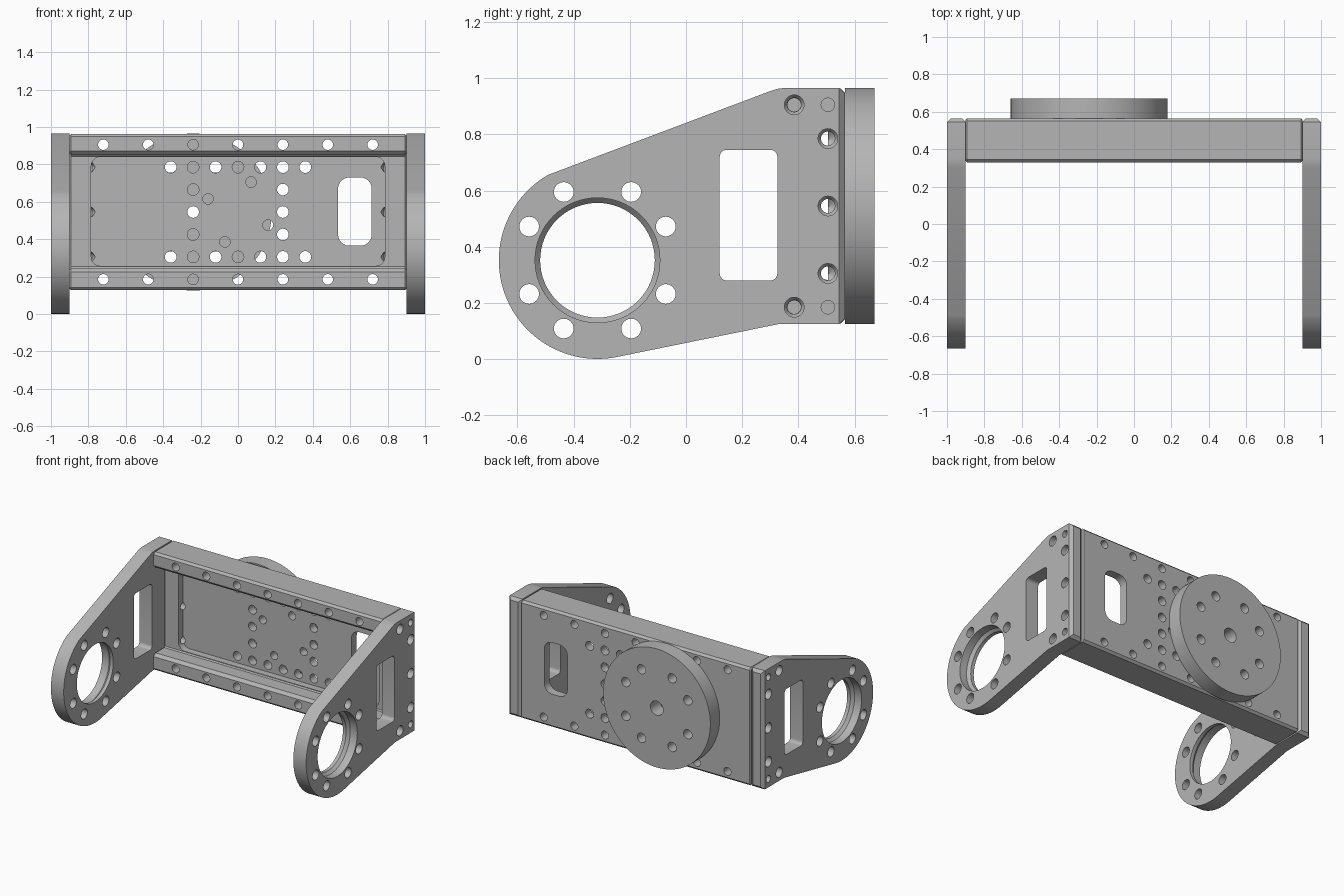
import bpy, bmesh, math

if "Cube" in bpy.data.objects:
    bpy.data.objects.remove(bpy.data.objects["Cube"])

metal = bpy.data.materials.new("grey_metal")
metal.diffuse_color = (0.46, 0.46, 0.46, 1)
metal.use_nodes = True
metal.node_tree.nodes["Principled BSDF"].inputs["Base Color"].default_value = metal.diffuse_color


def circle(cx, cy, r, n=32):
    return [(cx + r * math.cos(2 * math.pi * i / n), cy + r * math.sin(2 * math.pi * i / n)) for i in range(n)]


def rounded(x0, x1, y0, y1, r, n=6):
    pts = []
    for cx, cy, a in ((x1 - r, y1 - r, 0), (x0 + r, y1 - r, 90), (x0 + r, y0 + r, 180), (x1 - r, y0 + r, 270)):
        for i in range(n + 1):
            t = math.radians(a + 90 * i / n)
            pts.append((cx + r * math.cos(t), cy + r * math.sin(t)))
    return pts


def add_solid(bm, axis, sections):
    """Loft outlines along x (outline in y,z) or y (outline in x,z)."""
    rings = []
    for d, pts in sections:
        rings.append([bm.verts.new((d, u, v) if axis == 'x' else (u, d, v)) for u, v in pts])
    faces = [bm.faces.new(rings[0]), bm.faces.new(rings[-1])]
    n = len(rings[0])
    for a, b in zip(rings, rings[1:]):
        for i in range(n):
            faces.append(bm.faces.new((a[i], a[(i + 1) % n], b[(i + 1) % n], b[i])))
    bmesh.ops.recalc_face_normals(bm, faces=faces)


def make(name, axis, *solids):
    bm = bmesh.new()
    for s in solids:
        add_solid(bm, axis, s)
    me = bpy.data.meshes.new(name)
    bm.to_mesh(me)
    bm.free()
    ob = bpy.data.objects.new(name, me)
    bpy.context.collection.objects.link(ob)
    me.materials.append(metal)
    return ob


def apply_mod(ob, mod):
    bpy.context.view_layer.objects.active = ob
    bpy.ops.object.modifier_apply(modifier=mod.name)


def cut(ob, axis, solids):
    """Subtract a group of separate solids."""
    tool = make("cutter", axis, *solids)
    tool.hide_render = True
    m = ob.modifiers.new("cut", 'BOOLEAN')
    m.operation, m.solver, m.object = 'DIFFERENCE', 'EXACT', tool
    apply_mod(ob, m)
    bpy.data.objects.remove(tool)


def hole(u, v, r, a, b, n=32):
    c = circle(u, v, r, n)
    return [(a, c), (b, c)]


def finish(ob):
    bpy.ops.object.select_all(action='DESELECT')
    ob.select_set(True)
    bpy.context.view_layer.objects.active = ob
    bpy.ops.object.shade_smooth_by_angle(angle=math.radians(25))


RING = [(sx * a, sz * b) for a, b in ((.12, .243), (.243, .12)) for sx in (-1, 1) for sz in (-1, 1)]
CY, CZ, MID = -.315, .352, .545
ROWS = (.185, .905)

# Side arms: round nose, tapering to a square back edge
arc = [(CY + .351 * math.cos(math.radians(a)), CZ + .351 * math.sin(math.radians(a)))
       for a in [120 + (281 - 120) * i / 48 for i in range(49)]]
profile = arc + [(.33, .125), (.565, .125), (.565, .965), (.35, .965), (.325, .962), (.30, .954)]
for s, name in ((1, "right_arm"), (-1, "left_arm")):
    arm = make(name, 'x', [(s * .9, profile), (s * 1.0, profile)])
    # chamfered back edge
    bm = bmesh.new()
    bm.from_mesh(arm.data)
    back = [e for e in bm.edges if all(v.co.y > .56 for v in e.verts)]
    bmesh.ops.bevel(bm, geom=back, offset=.02, segments=1, affect='EDGES')
    bm.to_mesh(arm.data)
    bm.free()
    # bearing bore with an inner lip, bolt ring, window, screw holes
    big, small = circle(CY, CZ, .222, 64), circle(CY, CZ, .204, 64)
    window = rounded(.12, .325, .28, .745, .025)
    cuts = [[(s * 1.05, big), (s * .945, big), (s * .925, small), (s * .85, small)],
            [(s * .85, window), (s * 1.05, window)]]
    cuts += [hole(CY + u, CZ + v, .035, s * .85, s * 1.05) for u, v in RING]
    cuts += [hole(.505, z, .024, s * .85, s * 1.05) for z in ROWS]
    for y, z in [(.385, z) for z in ROWS] + [(.505, z) for z in (.305, MID, .785)]:
        o, i = circle(y, z, .035), circle(y, z, .025)
        cuts.append([(s * 1.05, o), (s * .96, o), (s * .945, i), (s * .85, i)])
    cut(arm, 'x', cuts)
    finish(arm)

# Cross beam: channel section with chamfered lips
section = [(.55, .127), (.565, .142), (.565, .948), (.55, .963), (.345, .963), (.33, .948), (.33, .87),
           (.35, .85), (.455, .85), (.455, .245), (.35, .245), (.33, .225), (.33, .142), (.345, .127)]
beam = make("cross_beam", 'x', [(-.9, section), (.9, section)])
bev = beam.modifiers.new("edge", 'BEVEL')
bev.width, bev.segments, bev.limit_method, bev.angle_limit = .008, 1, 'ANGLE', math.radians(60)
apply_mod(beam, bev)
# recessed pocket between the thick ends
pocket = rounded(-.785, .785, .257, .84, .05)
cut(beam, 'y', [[(.40, pocket), (.505, pocket)]])
# lip holes, plate hole grid and slot
slot = rounded(.535, .715, .365, .73, .06)
cuts = [[(.3, slot), (.6, slot)]]
cuts += [hole(.24 * i, z, .028, .3, .6) for i in range(-3, 4) for z in ROWS]
grid = {(i, j) for i in range(-3, 4) for j in (-2, 2)} | {(i, j) for i in (-2, 2) for j in range(-2, 3)}
cuts += [hole(.12 * i, MID + .12 * j, .031, .45, .6) for i, j in sorted(grid)]
cuts += [hole(u, MID + v, .028, .45, .6) for u, v in ((.07, .16), (-.16, .07), (.16, -.07), (-.07, -.16))]
cut(beam, 'y', cuts)
# drilled holes in the beam ends
cuts = []
for s in (-1, 1):
    for z in (.305, MID, .785):
        c, tip = circle(.505, z, .025), circle(.505, z, .004)
        cuts.append([(s * .95, c), (s * .78, c), (s * .765, tip)])
    cuts += [hole(y, z, .024, s * .95, s * .79) for y in (.385, .505) for z in ROWS]
cut(beam, 'x', cuts)
finish(beam)

# Round mounting disc on the back
rim = circle(-.24, MID, .42, 96)
disc = make("mounting_disc", 'y', [(.565, rim), (.67, rim)])
cut(disc, 'y', [hole(-.24 + u, MID + v, .033, .5, .7) for u, v in RING] + [hole(-.24, MID, .05, .5, .7)])
finish(disc)
